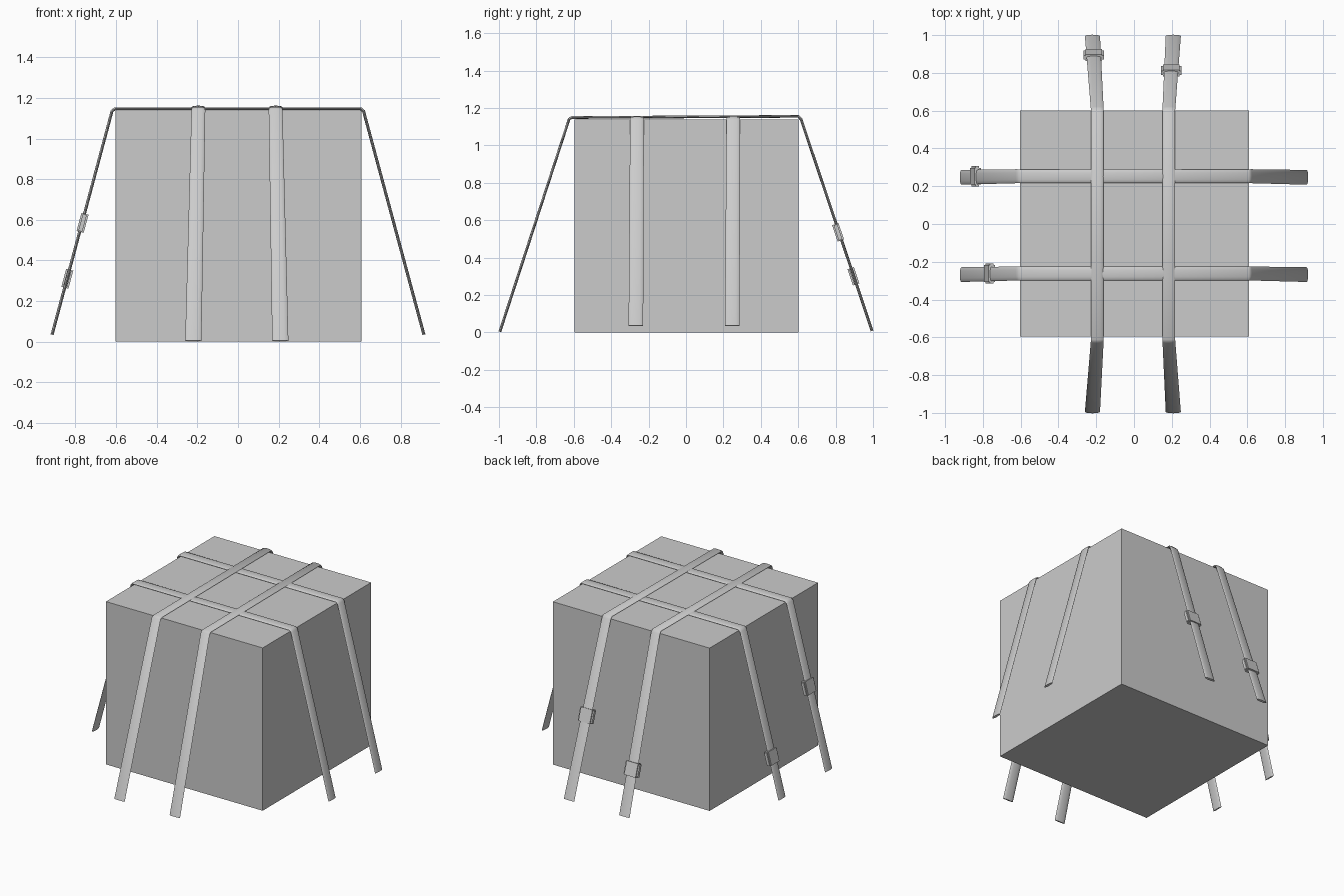
import bpy, bmesh, math
from mathutils import Vector, Matrix

if "Cube" in bpy.data.objects:
    bpy.data.objects.remove(bpy.data.objects["Cube"])

def finish(bm, name, smooth=False):
    bmesh.ops.recalc_face_normals(bm, faces=bm.faces)
    me = bpy.data.meshes.new(name)
    bm.to_mesh(me)
    bm.free()
    ob = bpy.data.objects.new(name, me)
    bpy.context.collection.objects.link(ob)
    if smooth:
        bpy.context.view_layer.objects.active = ob
        ob.select_set(True)
        bpy.ops.object.shade_smooth_by_angle(angle=math.radians(50))
        ob.select_set(False)
    return ob

def box(name, size, matrix):
    bm = bmesh.new()
    bmesh.ops.create_cube(bm, size=1, matrix=matrix @ Matrix.Diagonal((*size, 1)))
    return finish(bm, name)

def strap(name, path, side, widths, thick=0.015, n=12):
    """Sweep a flattened oval along a bent path, mitred at the corners."""
    bm = bmesh.new()
    pts = [Vector(p) for p in path]
    rings = []
    for i, p in enumerate(pts):
        a, b = pts[max(i - 1, 0)], pts[min(i + 1, len(pts) - 1)]
        d1 = (p - a).normalized() if i else (b - p).normalized()
        d2 = (b - p).normalized() if i < len(pts) - 1 else d1
        up = (d1 + d2).normalized().cross(side).normalized()
        rings.append([bm.verts.new(p + side * (widths[i] / 2 * math.cos(t)) + up * (thick / 2 * math.sin(t)))
                      for t in (2 * math.pi * k / n for k in range(n))])
    for r, s in zip(rings, rings[1:]):
        for k in range(n):
            bm.faces.new((r[k], r[(k + 1) % n], s[(k + 1) % n], s[k]))
    bm.faces.new(rings[0])
    bm.faces.new(rings[-1])
    return finish(bm, name, True)

def buckle(name, loc, along, side):
    """Wide plate plus a narrower keeper, aligned with the hanging strap."""
    along = along.normalized()
    out = side.cross(along).normalized()
    m = Matrix((side, along, out)).transposed().to_4x4()
    m.translation = loc
    box(name + "_plate", (0.108, 0.085, 0.02), m)
    box(name + "_keeper", (0.088, 0.092, 0.036), m)

# Solid crate
box("crate", (1.212, 1.198, 1.138), Matrix.Translation((0.002, 0.003, 0.569)))

X, Y = Vector((1, 0, 0)), Vector((0, 1, 0))
W = (0.078, 0.074, 0.072, 0.072, 0.074, 0.078)

# Straps running left to right, buckled on the left
for tag, y, ye, bx, bz in (("back", 0.253, 0.247, -0.84, 0.31), ("front", -0.262, -0.268, -0.765, 0.585)):
    strap("cross_strap_" + tag,
          [(-0.915, ye, 0.035), (-0.62, y, 1.135), (-0.605, y, 1.147),
           (0.605, y, 1.147), (0.618, y, 1.135), (0.915, ye, 0.035)], Y, W)
    buckle("cross_buckle_" + tag, Vector((bx, y, bz)), Vector((0.295, 0, 1.1)), Y)

# Straps running front to back, buckled at the back
V = (0.08, 0.068, 0.066, 0.066, 0.068, 0.08)
for tag, x, xe, by, bz in (("left", -0.195, -0.22, 0.895, 0.30), ("right", 0.185, 0.208, 0.813, 0.535)):
    strap("long_strap_" + tag,
          [(xe, -0.995, 0.004), (x, -0.625, 1.14), (x, -0.61, 1.149),
           (x, 0.60, 1.155), (x, 0.615, 1.14), (xe, 0.995, 0.008)], X, V)
    t = (1.14 - bz) / 1.135
    buckle("long_buckle_" + tag, Vector((x + (xe - x) * t, by, bz)), Vector((0, -0.38, 1.132)), X)
